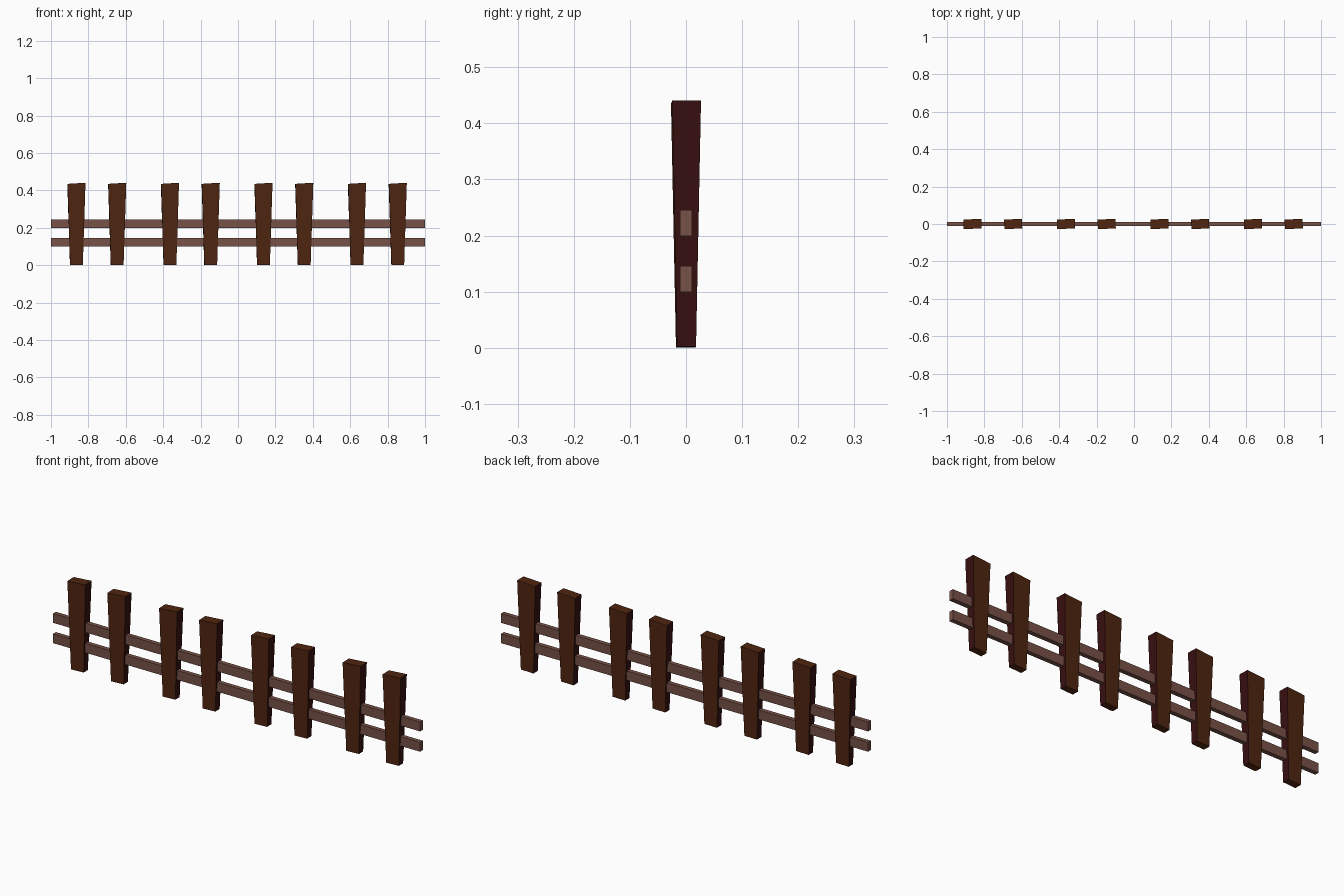
import bpy, bmesh, math
from mathutils import Matrix

if "Cube" in bpy.data.objects:
    bpy.data.objects.remove(bpy.data.objects["Cube"])


def material(name, rgb):
    m = bpy.data.materials.new(name)
    lin = [((c / 255 + 0.055) / 1.055) ** 2.4 for c in rgb]
    m.diffuse_color = (*lin, 1)
    m.use_nodes = True
    m.node_tree.nodes["Principled BSDF"].inputs["Base Color"].default_value = m.diffuse_color
    return m


rail_brown = material("rail_brown", (120, 82, 72))
post_brown = material("post_brown", (80, 37, 16))
post_dark = material("post_dark_red_brown", (56, 15, 16))


def add_object(name, bm, mats):
    bmesh.ops.recalc_face_normals(bm, faces=bm.faces)
    mesh = bpy.data.meshes.new(name)
    bm.to_mesh(mesh)
    bm.free()
    for m in mats:
        mesh.materials.append(m)
    obj = bpy.data.objects.new(name, mesh)
    bpy.context.collection.objects.link(obj)
    return obj


# Horizontal rails
for name, z in (("lower_rail", 0.1225), ("upper_rail", 0.2225)):
    bm = bmesh.new()
    bmesh.ops.create_cube(bm, size=1, matrix=Matrix.Translation((0, 0, z))
                          @ Matrix.Diagonal((2, 0.022, 0.046, 1)))
    add_object(name, bm, [rail_brown])


# Post: a box widening upward, with a slightly slanted top
def post(name, x, turn):
    bm = bmesh.new()
    bmesh.ops.create_cube(bm, size=1)
    for v in bm.verts:
        sx, sy = math.copysign(1, v.co.x), math.copysign(1, v.co.y)
        if v.co.z > 0:
            v.co = (sx * 0.048, sy * 0.0255, 0.438 + sx * 0.003)
        else:
            v.co = (sx * 0.034, sy * 0.017, 0.002 if sx > 0 else 0)
    bm.normal_update()
    for f in bm.faces:
        f.material_index = 1 if abs(f.normal.x) > 0.8 else 0
    obj = add_object(name, bm, [post_brown, post_dark])
    obj.location.x = x
    obj.rotation_euler.z = math.radians(turn)


# Four pairs of posts
for i in range(4):
    x = -0.755 + 0.5 * i
    post(f"post_{2 * i + 1}", x - 0.109, 1.5)
    post(f"post_{2 * i + 2}", x + 0.109, 1.5)
